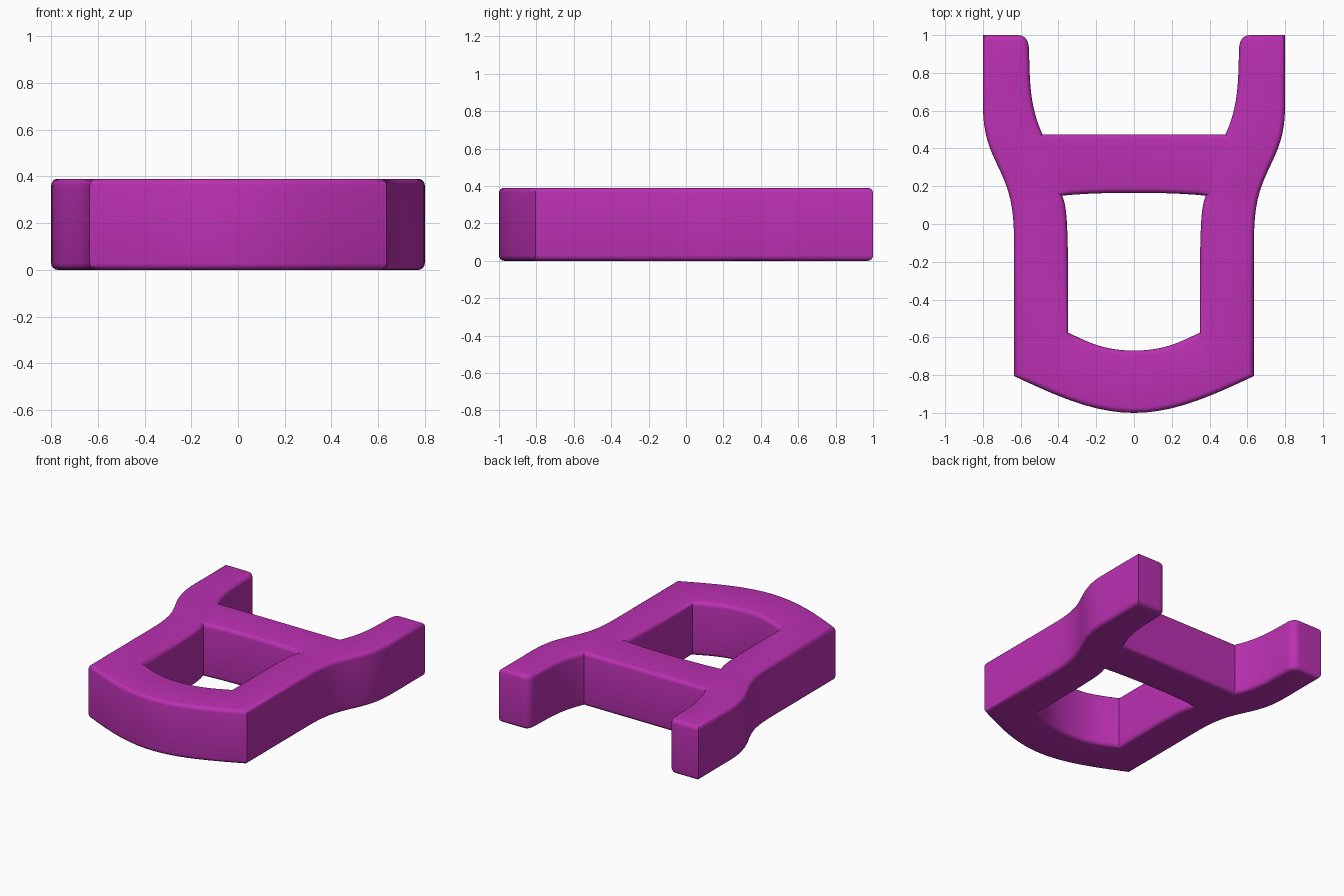
import bpy, bmesh, math
from mathutils import Vector
from mathutils.geometry import interpolate_bezier

if "Cube" in bpy.data.objects:
    bpy.data.objects.remove(bpy.data.objects["Cube"])

HEIGHT, R, STEPS = 0.39, 0.028, 4

# Right halves of the profiles: 4 points = bezier, 2 points = straight edge
OUTER = [
    [(0, -1), (0.22, -1), (0.42, -0.905), (0.635, -0.805)],
    [(0.635, -0.805), (0.635, -0.10)],
    [(0.635, -0.10), (0.635, 0.10), (0.66, 0.18), (0.72, 0.305)],
    [(0.72, 0.305), (0.77, 0.41), (0.80, 0.48), (0.80, 0.64)],
    [(0.80, 0.64), (0.80, 1.0)],
    [(0.80, 1.0), (0.62, 1.0)],
    [(0.62, 1.0), (0.575, 1.0), (0.557, 0.975), (0.556, 0.92)],
    [(0.556, 0.92), (0.551, 0.76), (0.555, 0.63), (0.485, 0.475)],
]
HOLE = [
    [(0, -0.67), (0.17, -0.67), (0.25, -0.62), (0.35, -0.575)],
    [(0.35, -0.575), (0.35, -0.15)],
    [(0.35, -0.15), (0.354, 0.0), (0.355, 0.09), (0.38, 0.15)],
    [(0.38, 0.15), (0.25, 0.163), (0.12, 0.165), (0, 0.165)],
]


def full_loop(segments):
    """Sample the half profile and mirror it into a closed loop."""
    half = []
    for seg in segments:
        pts = [Vector(p) for p in seg]
        if len(pts) == 4:
            pts = interpolate_bezier(*pts, 11)
        for p in pts:
            p = Vector((p[0], p[1]))
            if not half or (p - half[-1]).length > 1e-4:
                half.append(p)
    return half + [Vector((-p.x, p.y)) for p in reversed(half) if p.x > 1e-4]


def inset(loop, d):
    """Mitred offset to the left of the loop direction."""
    out = []
    for i, p in enumerate(loop):
        a = (p - loop[i - 1]).normalized()
        b = (loop[(i + 1) % len(loop)] - p).normalized()
        na, nb = Vector((-a.y, a.x)), Vector((-b.y, b.x))
        out.append(p + (na + nb) * d / (1 + na.dot(nb)))
    return out


# Rounded rim levels: (inset, height)
angles = [math.pi / 2 * i / STEPS for i in range(STEPS + 1)]
levels = [(R * (1 - math.sin(a)), R * (1 - math.cos(a))) for a in angles]
levels += [(d, HEIGHT - z) for d, z in reversed(levels)]

bm = bmesh.new()
bottom, top = [], []
for loop in (full_loop(OUTER), full_loop(HOLE)[::-1]):
    rings = [[bm.verts.new((p.x, p.y, z)) for p in inset(loop, d)] for d, z in levels]
    n = len(loop)
    for lo, hi in zip(rings, rings[1:]):
        for i in range(n):
            j = (i + 1) % n
            bm.faces.new((lo[i], lo[j], hi[j], hi[i]))
    for ring, cap in ((rings[0], bottom), (rings[-1], top)):
        cap += [bm.edges.get((ring[i], ring[(i + 1) % n])) for i in range(n)]

# Flat caps around the window
for cap, normal in ((bottom, (0, 0, -1)), (top, (0, 0, 1))):
    bmesh.ops.triangle_fill(bm, use_beauty=True, edges=cap, normal=normal)
bmesh.ops.recalc_face_normals(bm, faces=bm.faces)

mesh = bpy.data.meshes.new("forked_frame")
bm.to_mesh(mesh)
bm.free()
frame = bpy.data.objects.new("forked_frame", mesh)
bpy.context.collection.objects.link(frame)

mat = bpy.data.materials.new("magenta")
mat.diffuse_color = (0.50, 0.03, 0.45, 1)
mat.use_nodes = True
mat.node_tree.nodes["Principled BSDF"].inputs["Base Color"].default_value = mat.diffuse_color
mesh.materials.append(mat)

bpy.context.view_layer.objects.active = frame
frame.select_set(True)
bpy.ops.object.shade_smooth_by_angle(angle=math.radians(35))
